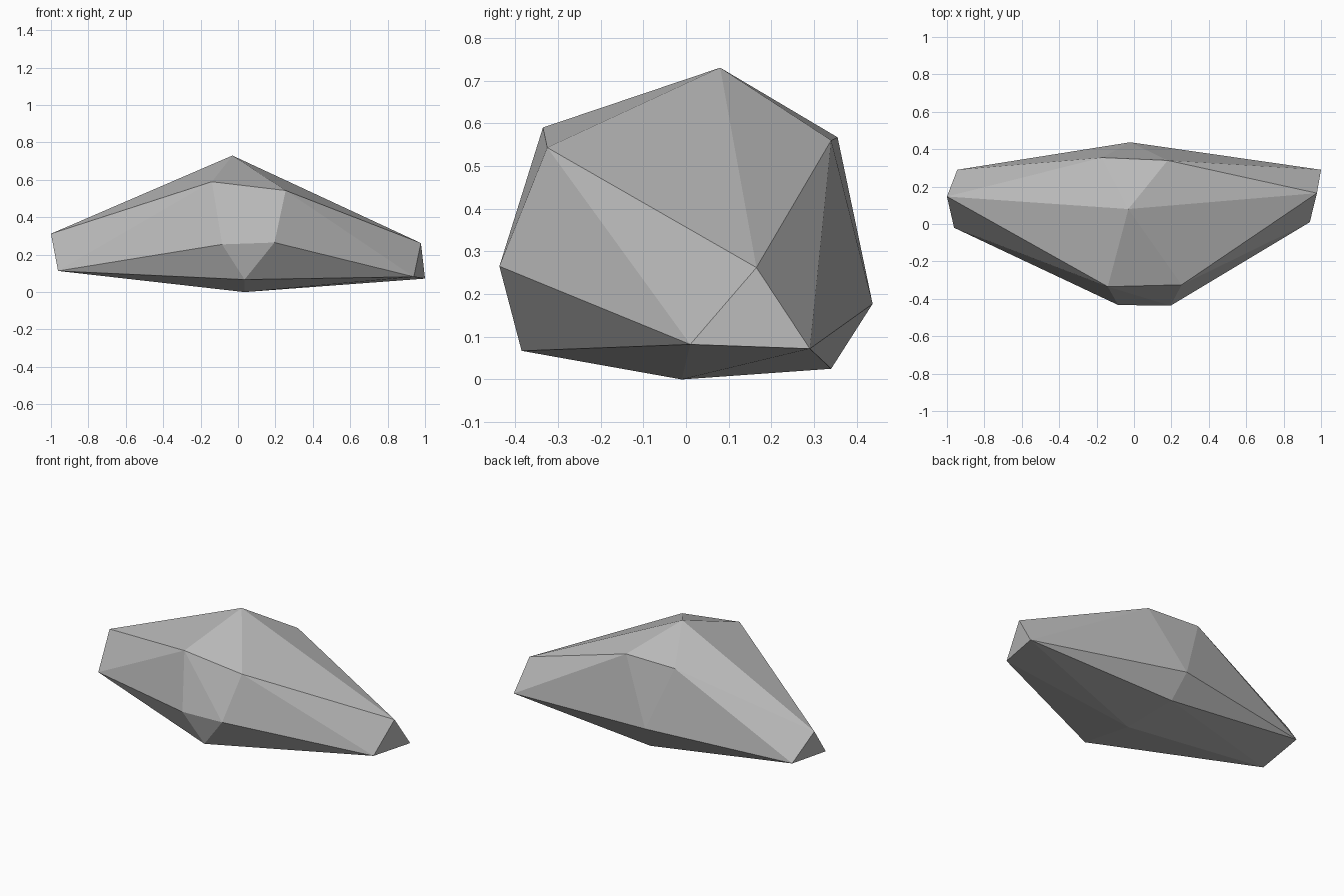
import bpy
import bmesh

# Remove only the default object
default = bpy.data.objects.get("Cube")
if default:
    bpy.data.objects.remove(default, do_unlink=True)


def make_material(name, colour):
    material = bpy.data.materials.new(name)
    material.use_nodes = True
    material.diffuse_color = colour
    shader = next(n for n in material.node_tree.nodes if n.type == "BSDF_PRINCIPLED")
    shader.inputs["Base Color"].default_value = colour
    shader.inputs["Roughness"].default_value = 0.9
    return material


def make_faceted_stone(name, corner_groups, material):
    """Wrap a tight faceted skin around the corner points."""
    bm = bmesh.new()
    for corners in corner_groups:
        for corner in corners:
            bm.verts.new(corner)
    bmesh.ops.convex_hull(bm, input=bm.verts[:])
    bmesh.ops.recalc_face_normals(bm, faces=bm.faces[:])
    for face in bm.faces:
        face.smooth = False
    mesh = bpy.data.meshes.new(name)
    bm.to_mesh(mesh)
    bm.free()
    mesh.materials.append(material)
    stone = bpy.data.objects.new(name, mesh)
    bpy.context.collection.objects.link(stone)
    return stone


# Corners of the stone, grouped by where they sit
peak_and_base = [(-.03, .08, .73), (.035, -.01, 0)]
front_shoulder = [(-.14, -.335, .59), (.255, -.325, .543)]
front_belly = [(-.085, -.433, .255), (.195, -.437, .265), (.035, -.385, .067)]
back_shoulder = [(-.17, .355, .567), (.18, .34, .56)]
back_belly = [(-.02, .437, .177), (.01, .34, .025)]
left_tip = [(.978, .165, .262), (.94, .01, .082), (1, .29, .072)]
right_tip = [(-1, .147, .312), (-.962, -.02, .113), (-.945, .29, .15)]

stone_grey = make_material("stone grey", (.5, .5, .5, 1))
make_faceted_stone(
    "rock",
    [peak_and_base, front_shoulder, front_belly, back_shoulder,
     back_belly, left_tip, right_tip],
    stone_grey,
)
